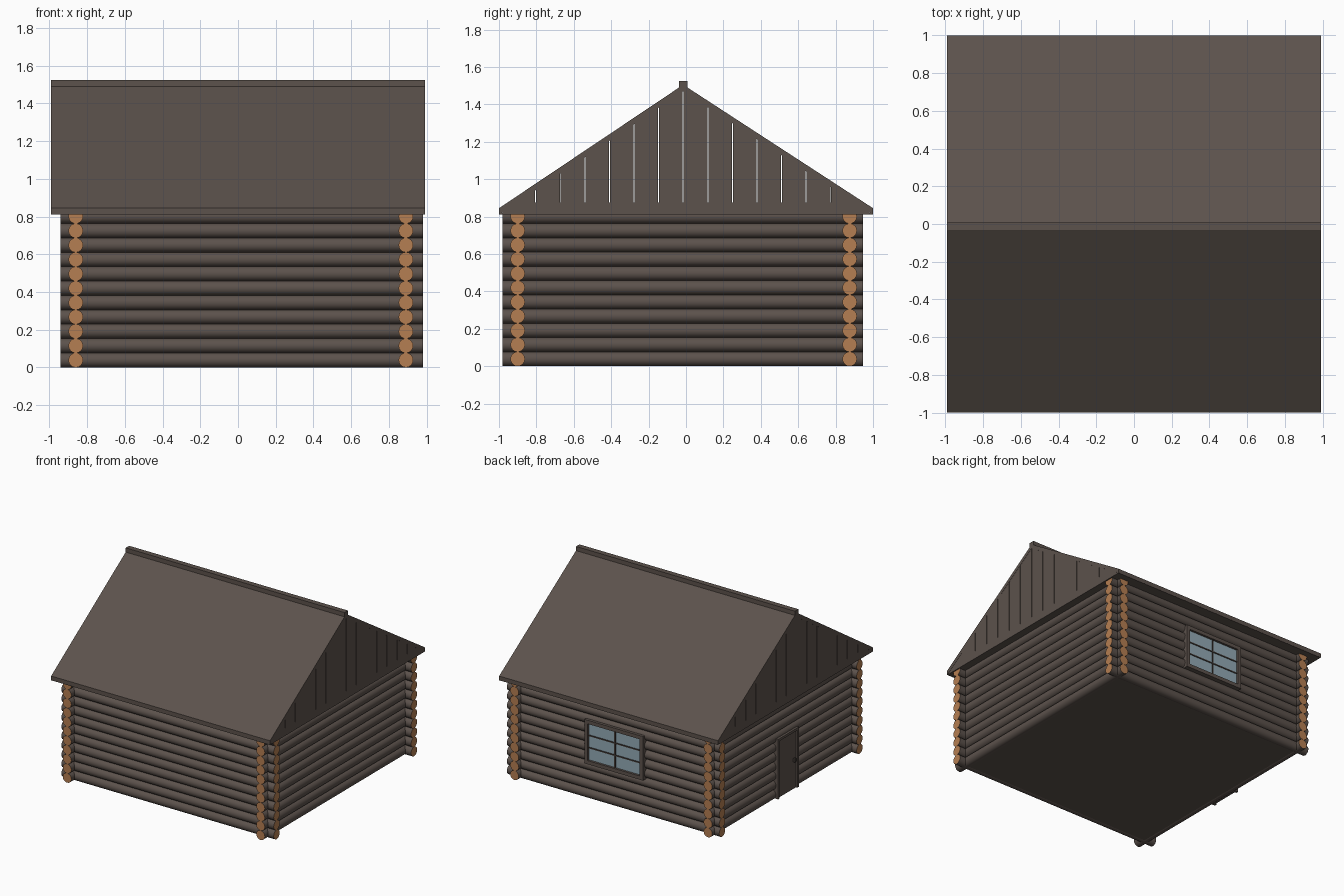
import bpy
import bmesh
from math import pi
from mathutils import Matrix, Vector

cube = bpy.data.objects.get("Cube")
if cube:
    bpy.data.objects.remove(cube)


def material(name, r, g, b):
    mat = bpy.data.materials.new(name)
    mat.use_nodes = True
    mat.diffuse_color = (r, g, b, 1)
    mat.node_tree.nodes["Principled BSDF"].inputs["Base Color"].default_value = (r, g, b, 1)
    return mat


BROWN = material("weathered brown wood", 0.107, 0.084, 0.072)
CUT = material("fresh cut wood", 0.46, 0.21, 0.085)
DARK = material("dark brown wood", 0.052, 0.042, 0.036)
GLASS = material("pale blue glass", 0.29, 0.40, 0.46)


def finish(name, bm, *mats):
    bmesh.ops.recalc_face_normals(bm, faces=bm.faces)
    mesh = bpy.data.meshes.new(name)
    bm.to_mesh(mesh)
    bm.free()
    for mat in mats:
        mesh.materials.append(mat)
    obj = bpy.data.objects.new(name, mesh)
    bpy.context.collection.objects.link(obj)
    return obj


def add_box(bm, x, y, z):
    """Box from (low, high) ranges on each axis."""
    size = [r[1] - r[0] for r in (x, y, z)]
    centre = Vector([(r[0] + r[1]) / 2 for r in (x, y, z)])
    bmesh.ops.create_cube(bm, size=1, matrix=Matrix.Translation(centre) @ Matrix.Diagonal((*size, 1)))


def box(name, mat, x, y, z):
    bm = bmesh.new()
    add_box(bm, x, y, z)
    return finish(name, bm, mat)


def add_prism(bm, profile, x0, x1):
    """Extrude a (y, z) profile along x."""
    face = bm.faces.new([bm.verts.new((x0, y, z)) for y, z in profile])
    new = bmesh.ops.extrude_face_region(bm, geom=[face])["geom"]
    bmesh.ops.translate(bm, vec=(x1 - x0, 0, 0), verts=[v for v in new if isinstance(v, bmesh.types.BMVert)])


# Overall layout
RADIUS, PITCH, ROWS = 0.039, 0.0762, 11
LEFT_X, RIGHT_X = 0.89, -0.86
FRONT_Y, BACK_Y = -0.90, 0.875
OVERHANG = 0.08
MID_X, MID_Y = 0.015, -0.015
ROOF_X = 0.99
EAVE, EDGE, PEAK = 0.81, 0.845, 1.505


# Log walls: stacked round logs with pale sawn ends
def log_wall(name, axis, offset, start, end):
    bm = bmesh.new()
    turn = Matrix.Rotation(pi / 2, 4, "Y" if axis == 0 else "X")
    for row in range(ROWS):
        pos = Vector((0, 0, RADIUS + row * PITCH))
        pos[axis] = (start + end) / 2
        pos[1 - axis] = offset
        bmesh.ops.create_cone(bm, cap_ends=True, segments=16, radius1=RADIUS, radius2=RADIUS,
                              depth=end - start, matrix=Matrix.Translation(pos) @ turn)
    for face in bm.faces:
        face.normal_update()
        is_end = abs(face.normal[axis]) > 0.9
        face.material_index = int(is_end)
        face.smooth = not is_end
    for edge in bm.edges:
        edge.smooth = all(f.smooth for f in edge.link_faces)
    return finish(name, bm, BROWN, CUT)


for name, y in (("front_log_wall", FRONT_Y), ("back_log_wall", BACK_Y)):
    log_wall(name, 0, y, RIGHT_X - OVERHANG, LEFT_X + OVERHANG + 0.01)
for name, x in (("left_log_wall", LEFT_X), ("right_log_wall", RIGHT_X)):
    log_wall(name, 1, x, FRONT_Y - OVERHANG, BACK_Y + OVERHANG - 0.01)

box("floor", BROWN, (RIGHT_X, LEFT_X), (FRONT_Y, BACK_Y), (0.005, 0.03))

# Roof: chevron shell, flat soffit and ridge cap
bm = bmesh.new()
add_prism(bm, [(-1, EAVE), (-1, EDGE), (MID_Y, PEAK), (1, EDGE), (1, EAVE), (MID_Y, PEAK - 0.035)],
          -ROOF_X, ROOF_X)
finish("roof", bm, BROWN)
box("soffit", BROWN, (-ROOF_X + 0.002, ROOF_X - 0.002), (-0.998, 0.998), (EAVE, EAVE + 0.01))
box("ridge_cap", BROWN, (-ROOF_X, ROOF_X), (MID_Y - 0.022, MID_Y + 0.022), (1.485, 1.525))


# Gables: vertical boards cut to the roof slope, with narrow gaps over a sill
def roof_height(y):
    run = 1 - MID_Y if y > MID_Y else 1 + MID_Y
    return PEAK - 0.02 - abs(y - MID_Y) / run * (PEAK - EDGE)


BOARD, GAP = 0.1315, 0.005
SILL = 0.875
for side, sign in (("left", 1), ("right", -1)):
    outer, inner = sign * (ROOF_X - 0.001), sign * (ROOF_X - 0.03)
    bm = bmesh.new()
    for i in range(-7, 7):
        y0 = MID_Y + i * BOARD + GAP / 2
        y1 = y0 + BOARD - GAP
        add_prism(bm, [(y0, SILL), (y1, SILL), (y1, roof_height(y1)), (y0, roof_height(y0))], inner, outer)
    finish(side + "_gable_boards", bm, BROWN)
    bm = bmesh.new()
    add_prism(bm, [(-0.99, EAVE), (0.99, EAVE), (0.94, SILL), (-0.94, SILL)], inner, outer)
    finish(side + "_gable_sill", bm, BROWN)

# Back window: glass, frame and glazing bars
WIN_X, WIN_Z = 0.265, (0.30, 0.66)
FRAME = 0.03
glass_y = BACK_Y + RADIUS + 0.002
low, high = WIN_Z[0] + FRAME, WIN_Z[1] - FRAME
box("window_glass", GLASS, (-WIN_X + FRAME, WIN_X - FRAME), (BACK_Y, glass_y), (low, high))
bm = bmesh.new()
depth = (BACK_Y, glass_y + 0.018)
for z in (WIN_Z[0], high):
    add_box(bm, (-WIN_X, WIN_X), depth, (z, z + FRAME))
for x in (-WIN_X, WIN_X - FRAME):
    add_box(bm, (x, x + FRAME), depth, (low, high))
finish("window_frame", bm, BROWN)
bm = bmesh.new()
bars = (glass_y - 0.002, glass_y + 0.005)
add_box(bm, (-0.006, 0.006), bars, (low, high))
for t in (1 / 3, 2 / 3):
    z = low + t * (high - low)
    add_box(bm, (-WIN_X + FRAME, WIN_X - FRAME), bars, (z - 0.005, z + 0.005))
finish("window_bars", bm, DARK)

# Door in the right wall: panel, surround and handle
door_x = RIGHT_X - RADIUS
DOOR_W, DOOR_TOP = 0.135, 0.50
box("door", BROWN, (door_x - 0.004, RIGHT_X), (MID_Y - DOOR_W, MID_Y + DOOR_W), (0.01, DOOR_TOP))
bm = bmesh.new()
depth = (door_x - 0.018, RIGHT_X)
for y in (MID_Y - DOOR_W, MID_Y + DOOR_W - 0.02):
    add_box(bm, depth, (y, y + 0.02), (0.01, DOOR_TOP))
add_box(bm, depth, (MID_Y - DOOR_W, MID_Y + DOOR_W), (DOOR_TOP - 0.02, DOOR_TOP))
finish("door_frame", bm, BROWN)
box("door_handle", DARK, (door_x - 0.02, door_x), (MID_Y - 0.10, MID_Y - 0.08), (0.23, 0.26))
